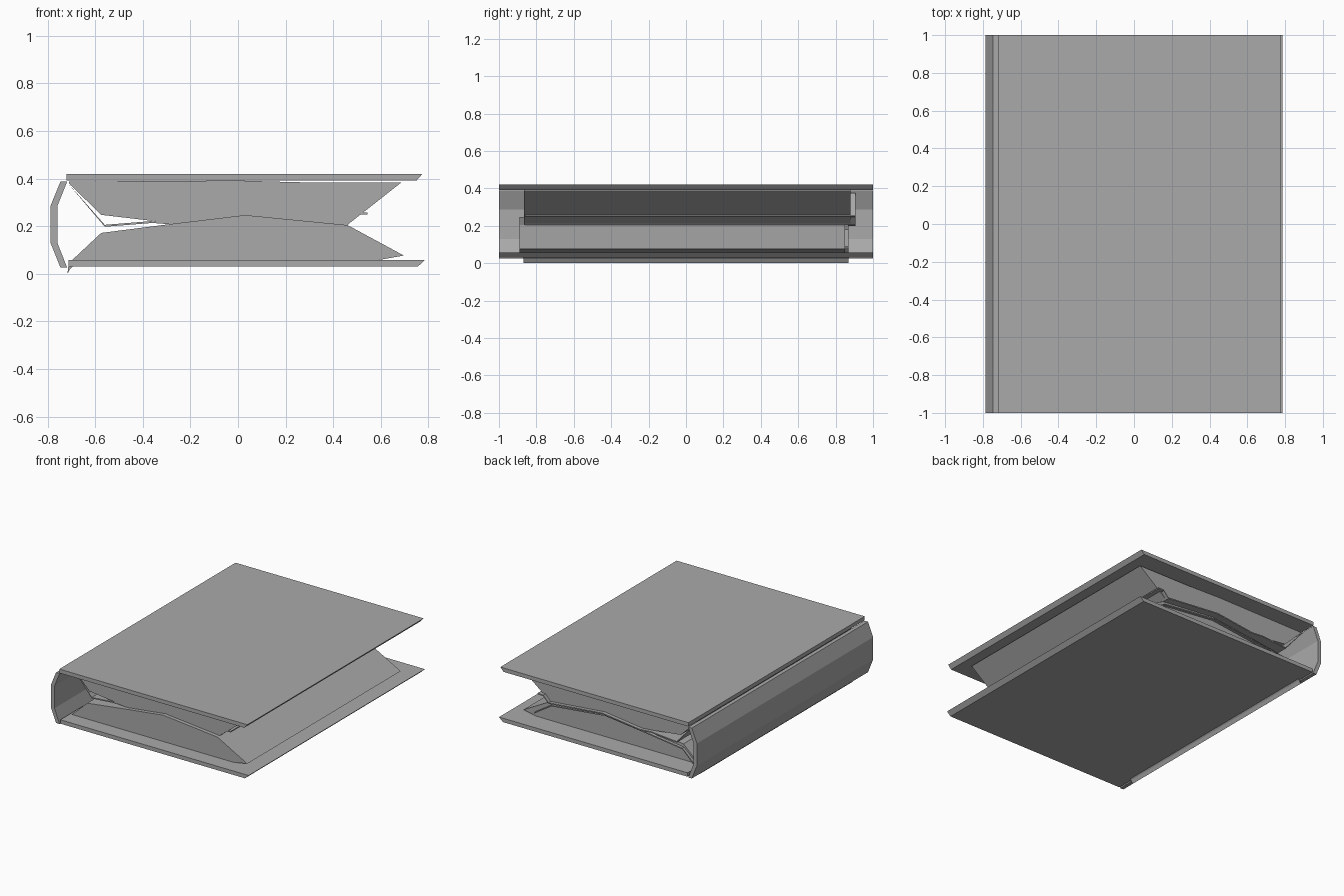
import bpy
import bmesh

if "Cube" in bpy.data.objects:
    bpy.data.objects.remove(bpy.data.objects["Cube"])

grey = bpy.data.materials.new("plain grey")
grey.diffuse_color = (0.4, 0.4, 0.4, 1)
grey.use_nodes = True
grey.node_tree.nodes["Principled BSDF"].inputs["Base Color"].default_value = grey.diffuse_color


def extrude_profile(name, profile, y0, y1):
    """Closed x/z profile swept along y."""
    bm = bmesh.new()
    face = bm.faces.new([bm.verts.new((x, y0, z)) for x, z in profile])
    res = bmesh.ops.extrude_face_region(bm, geom=[face])
    verts = [v for v in res["geom"] if isinstance(v, bmesh.types.BMVert)]
    bmesh.ops.translate(bm, verts=verts, vec=(0, y1 - y0, 0))
    bmesh.ops.recalc_face_normals(bm, faces=bm.faces)
    mesh = bpy.data.meshes.new(name)
    bm.to_mesh(mesh)
    bm.free()
    mesh.materials.append(grey)
    obj = bpy.data.objects.new(name, mesh)
    bpy.context.collection.objects.link(obj)
    return obj


def sheet(name, path, y0, y1, t=0.008):
    """Thin bent page following an open x/z path."""
    lower = [(x, z - t) for x, z in reversed(path)]
    lower[-1] = (path[0][0] + 0.006, path[0][1] - t)
    extrude_profile(name, path + lower, y0, y1)


# Covers with a bevelled opening edge
extrude_profile("top_cover", [(-0.72, 0.42), (0.775, 0.42), (0.75, 0.392), (-0.72, 0.392)], -1, 1)
extrude_profile("bottom_cover", [(-0.712, 0.058), (0.785, 0.058), (0.755, 0.03), (-0.712, 0.03)], -1, 1)

# Faceted curved spine
extrude_profile("spine", [
    (-0.718, 0.388), (-0.746, 0.388), (-0.787, 0.288), (-0.787, 0.128),
    (-0.746, 0.026), (-0.718, 0.026), (-0.758, 0.128), (-0.758, 0.288)], -1, 1)

# Upper and lower blocks of pages
extrude_profile("upper_pages", [
    (-0.71, 0.388), (0.0, 0.392), (0.25, 0.385), (0.685, 0.383), (0.46, 0.206),
    (0.03, 0.248), (-0.27, 0.212), (-0.575, 0.248), (-0.71, 0.38)], -0.865, 0.88)
extrude_profile("lower_pages", [
    (-0.70, 0.055), (-0.575, 0.172), (-0.27, 0.211), (0.03, 0.247),
    (0.46, 0.205), (0.697, 0.077), (0.59, 0.058)], -0.89, 0.85)

# Loose pages
sheet("middle_page", [
    (-0.71, 0.376), (-0.56, 0.206), (-0.36, 0.222), (-0.27, 0.215),
    (0.03, 0.252), (0.46, 0.212), (0.50, 0.256), (0.545, 0.258)], -0.86, 0.905)
sheet("lower_loose_page", [
    (-0.71, 0.03), (-0.58, 0.15), (-0.27, 0.19), (0.03, 0.225),
    (0.46, 0.18), (0.60, 0.09)], -0.87, 0.87)

# Folded page edge showing under the bottom cover beside the spine
extrude_profile("page_fold", [(-0.717, 0.0), (-0.70, 0.03), (-0.712, 0.04)], -0.87, 0.87)
